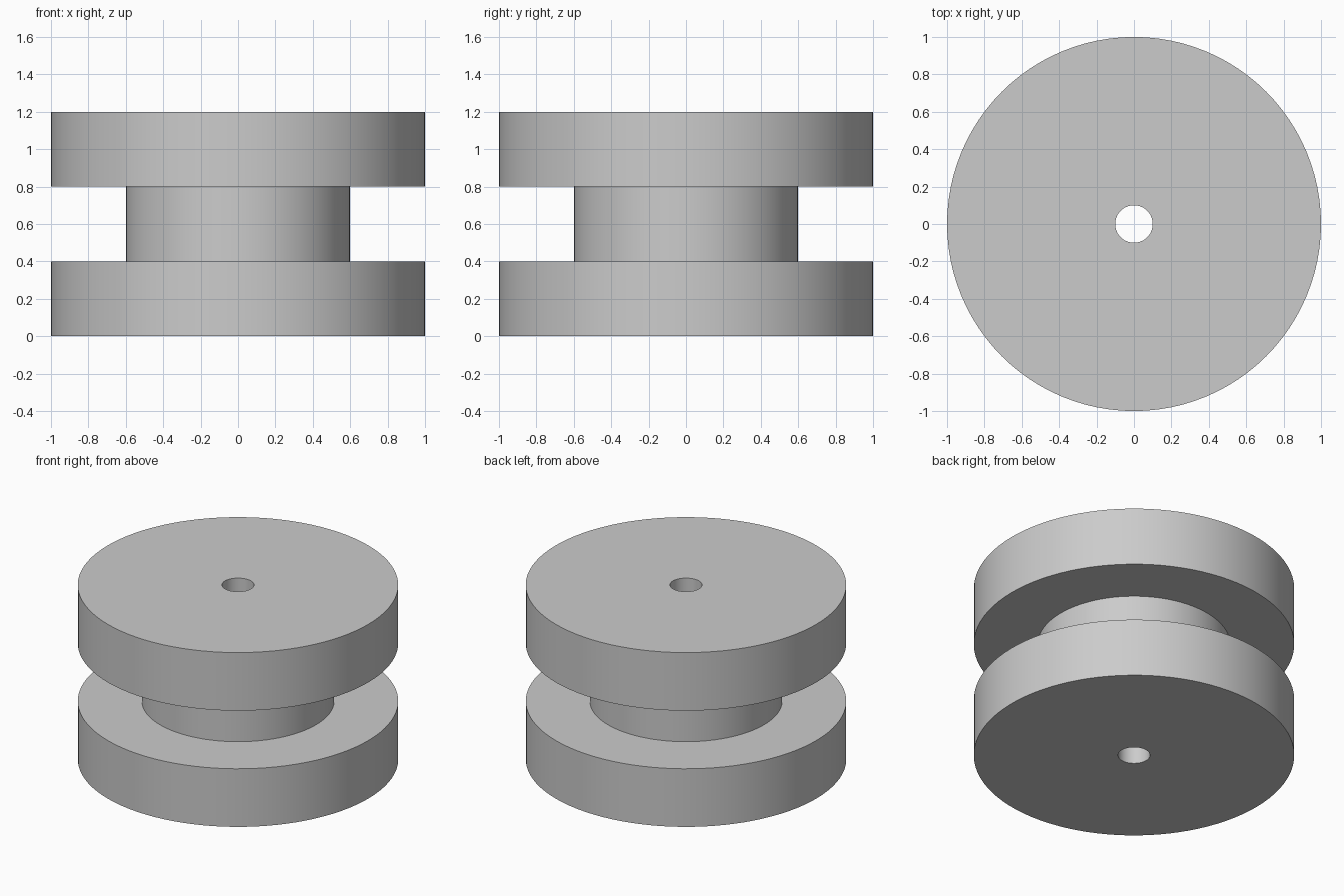
import bpy, bmesh, math

if "Cube" in bpy.data.objects:
    bpy.data.objects.remove(bpy.data.objects["Cube"])

SEGMENTS = 96

grey = bpy.data.materials.new("light_grey")
grey.diffuse_color = (0.6, 0.6, 0.6, 1.0)
grey.use_nodes = True
grey.node_tree.nodes["Principled BSDF"].inputs["Base Color"].default_value = grey.diffuse_color

# Closed (radius, height) cross-section: bore, lower flange, hub, upper flange
profile = [(0.1, 0.0), (1.0, 0.0), (1.0, 0.4), (0.6, 0.4),
           (0.6, 0.8), (1.0, 0.8), (1.0, 1.2), (0.1, 1.2)]

# Turn the cross-section around the z axis
bm = bmesh.new()
rings = []
for i in range(SEGMENTS):
    a = 2 * math.pi * i / SEGMENTS
    rings.append([bm.verts.new((r * math.cos(a), r * math.sin(a), z)) for r, z in profile])
n = len(profile)
for i in range(SEGMENTS):
    r0, r1 = rings[i], rings[(i + 1) % SEGMENTS]
    for j in range(n):
        k = (j + 1) % n
        bm.faces.new((r0[j], r1[j], r1[k], r0[k]))
bmesh.ops.recalc_face_normals(bm, faces=bm.faces[:])

mesh = bpy.data.meshes.new("grooved_wheel")
bm.to_mesh(mesh)
bm.free()
mesh.materials.append(grey)
wheel = bpy.data.objects.new("grooved_wheel", mesh)
bpy.context.collection.objects.link(wheel)

# Smooth round walls, sharp rims
bpy.context.view_layer.objects.active = wheel
wheel.select_set(True)
bpy.ops.object.shade_smooth_by_angle(angle=math.radians(30))
